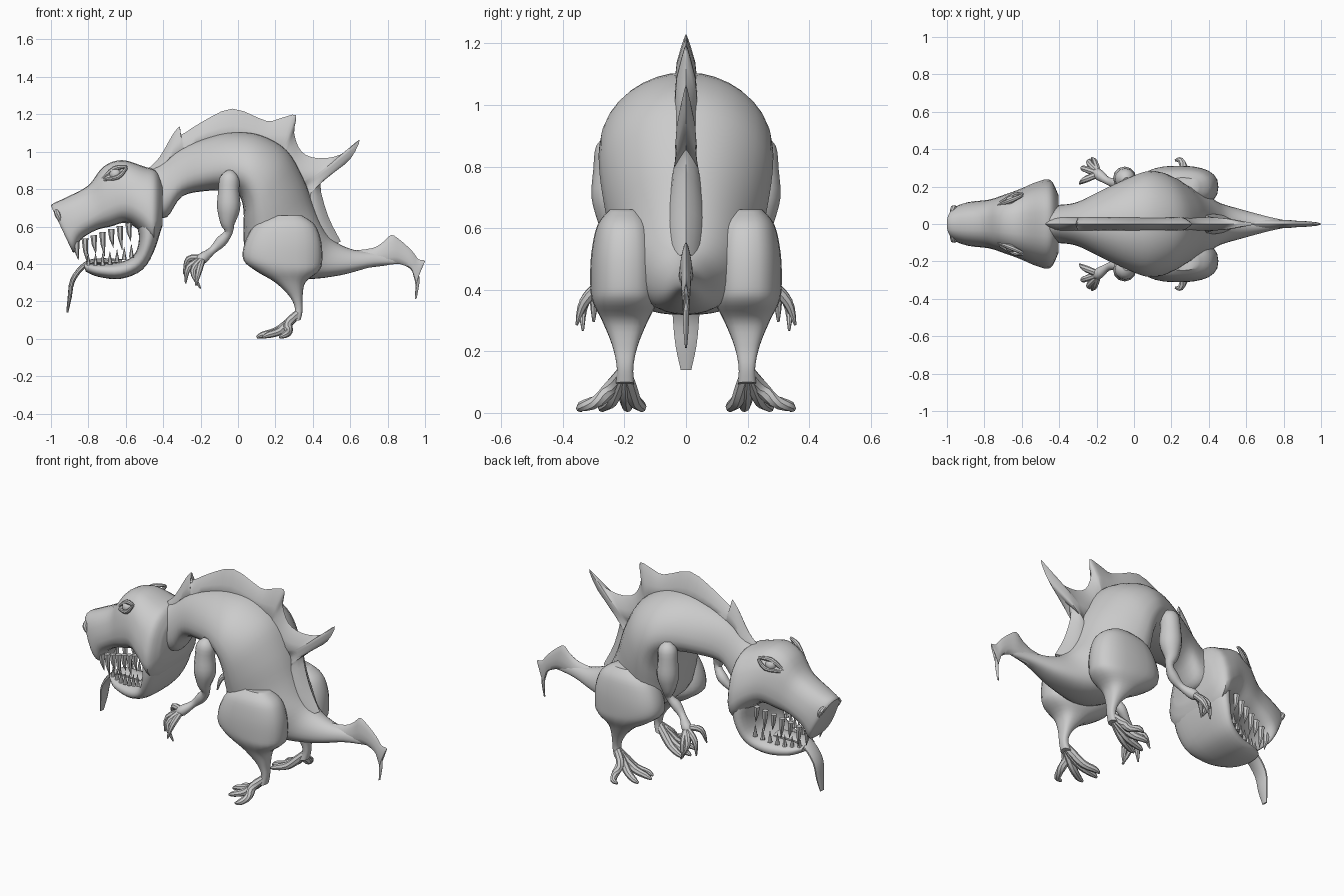
import bpy, bmesh, math
from mathutils import Vector


def catmull(rows, steps):
    """Smooth interpolation through rows of numbers."""
    out = []
    for i in range(len(rows) - 1):
        a, b = rows[max(i - 1, 0)], rows[i]
        c, d = rows[i + 1], rows[min(i + 2, len(rows) - 1)]
        for j in range(steps):
            t = j / steps
            out.append([0.5 * (2 * q + (r - p) * t + (2 * p - 5 * q + 4 * r - s) * t * t
                        + (3 * q - p - 3 * r + s) * t ** 3) for p, q, r, s in zip(a, b, c, d)])
    return out + [list(rows[-1])]


def skin(bm, rings):
    """Bridge rings of points with quads and cap both ends."""
    vs = [[bm.verts.new(p) for p in r] for r in rings]
    n = len(vs[0])
    for a, b in zip(vs, vs[1:]):
        for i in range(n):
            bm.faces.new((a[i], a[(i + 1) % n], b[(i + 1) % n], b[i]))
    bm.faces.new(vs[0])
    bm.faces.new(vs[-1])


def finish(name, bm, mirror=False, angle=40):
    bmesh.ops.recalc_face_normals(bm, faces=bm.faces)
    me = bpy.data.meshes.new(name)
    bm.to_mesh(me)
    bm.free()
    me.shade_smooth()
    me.set_sharp_from_angle(angle=math.radians(angle))
    ob = bpy.data.objects.new(name, me)
    bpy.context.collection.objects.link(ob)
    if mirror:
        m = ob.modifiers.new("Mirror", 'MIRROR')
        m.use_axis = (False, True, False)
    return ob


def loft(name, rows, k=0.0, n=1.0, y0=0.0, sides=24, steps=4, mirror=False):
    """Rows: top x, top z, bottom x, bottom z, half width. k widens the bottom, n squares it."""
    rings = []
    for xt, zt, xb, zb, hw in catmull(rows, steps):
        ring = []
        for i in range(sides):
            a = 2 * math.pi * i / sides
            c = math.copysign(abs(math.cos(a)) ** n, math.cos(a))
            s = math.copysign(abs(math.sin(a)) ** n, math.sin(a))
            ring.append(((xt + xb) / 2 + (xt - xb) / 2 * c, y0 + max(hw, 0.001) * s * (1 - k * c),
                         (zt + zb) / 2 + (zt - zb) / 2 * c))
        rings.append(ring)
    bm = bmesh.new()
    skin(bm, rings)
    return finish(name, bm, mirror)


def tube(bm, rows, sides=8, steps=3, flat=1.0):
    """Rows: x, y, z, radius along a path."""
    pts = catmull(rows, steps)
    rings = []
    for i, p in enumerate(pts):
        d = Vector(pts[min(i + 1, len(pts) - 1)][:3]) - Vector(pts[max(i - 1, 0)][:3])
        d.normalize()
        u = d.cross(Vector((0, 1, 0))).normalized()
        v = d.cross(u)
        r = max(p[3], 0.001)
        rings.append([Vector(p[:3]) + u * (r * flat * math.cos(a)) + v * (r * math.sin(a))
                      for a in (2 * math.pi * j / sides for j in range(sides))])
    skin(bm, rings)


# torso running from the neck into the tail
loft("body", [
    (-.50, .88, -.46, .66, .10), (-.42, .93, -.38, .65, .10), (-.30, 1.02, -.30, .76, .115),
    (-.15, 1.08, -.17, .79, .18), (-.02, 1.105, -.05, .79, .235), (.12, 1.09, .01, .76, .27),
    (.26, 1.01, .03, .68, .275), (.35, .86, .03, .58, .26), (.41, .70, .05, .46, .23),
    (.46, .59, .20, .36, .19), (.52, .52, .36, .32, .12), (.62, .475, .55, .34, .075),
    (.75, .46, .72, .385, .035), (.85, .45, .85, .40, .012)], k=.2, n=.9, sides=28)

# upper head and snout
loft("head", [
    (-1.0, .71, -.885, .465, .09), (-.985, .725, -.87, .465, .105), (-.92, .755, -.84, .53, .115),
    (-.80, .82, -.76, .58, .125), (-.72, .92, -.68, .60, .15), (-.62, .955, -.60, .62, .18),
    (-.50, .92, -.53, .58, .215), (-.44, .90, -.45, .50, .225), (-.405, .84, -.405, .60, .15)],
    k=.2, n=.75)

# lower jaw curving up to the hinge
loft("jaw", [
    (-.825, .405, -.815, .36, .06), (-.76, .40, -.75, .332, .11), (-.63, .41, -.63, .32, .15),
    (-.555, .45, -.51, .37, .185), (-.53, .53, -.44, .49, .21), (-.54, .62, -.405, .64, .21),
    (-.54, .74, -.41, .78, .18)], n=.8)

# sawtooth crest down the back
loft("back_fin", [
    (-.48, .91, -.45, .85, .02), (-.42, .97, -.40, .90, .03), (-.35, 1.09, -.35, .95, .03),
    (-.31, 1.135, -.30, .98, .03), (-.305, 1.09, -.27, 1.0, .03), (-.20, 1.155, -.18, 1.04, .03),
    (-.03, 1.23, -.02, 1.05, .03), (.15, 1.165, .13, 1.03, .03), (.23, 1.18, .20, 1.0, .03),
    (.31, 1.195, .23, .98, .03), (.30, 1.10, .25, .94, .03), (.34, 1.0, .28, .88, .03),
    (.43, .965, .30, .84, .03), (.55, .985, .33, .82, .03), (.65, 1.065, .35, .80, .03),
    (.60, .96, .35, .78, .03), (.50, .88, .36, .76, .035), (.44, .83, .37, .72, .04),
    (.48, .66, .40, .60, .05), (.55, .52, .46, .48, .04)], k=.7, sides=12, steps=3)

# hooked fin on the tail end
loft("tail_fin", [
    (.60, .47, .60, .36, .04), (.72, .485, .70, .38, .03), (.78, .52, .78, .39, .022),
    (.82, .555, .84, .40, .02), (.87, .525, .88, .395, .016), (.93, .47, .925, .37, .014),
    (.965, .425, .94, .33, .012), (1.0, .415, .947, .30, .01), (.97, .36, .948, .27, .009),
    (.97, .30, .947, .24, .007), (.955, .215, .945, .21, .003)], k=.4, sides=12, steps=3)

# thigh narrowing to the ankle
loft("leg", [
    (.18, .66, .34, .66, .05), (.09, .61, .41, .61, .09), (.035, .51, .445, .52, .11),
    (.03, .42, .45, .41, .113), (.10, .36, .43, .36, .105), (.20, .30, .36, .30, .075),
    (.28, .22, .345, .22, .042), (.305, .15, .345, .15, .027), (.28, .09, .335, .10, .03)],
    n=.8, y0=.198, mirror=True)

# spread toes
bm = bmesh.new()
for tx, ty in ((.22, .34), (.13, .27), (.10, .19), (.12, .145)):
    my = .2 + (ty - .2) * .6
    tube(bm, [(.325, .2, .14, .02), (.27, .2 + (ty - .2) * .3, .085, .024),
              (.1 + tx * .55 + .05, my, .04, .022), (tx + .03, ty, .02, .017), (tx, ty, .008, .006)])
finish("foot", bm, True)

# arm with rounded shoulder
bm = bmesh.new()
tube(bm, [(-.04, .23, .895, .02), (-.045, .24, .86, .052), (-.05, .245, .79, .056),
          (-.05, .245, .70, .062), (-.055, .245, .62, .04), (-.05, .235, .57, .022),
          (-.09, .22, .52, .03), (-.14, .23, .47, .02), (-.19, .265, .43, .03),
          (-.215, .28, .41, .015)], sides=12)
finish("arm", bm, True)

# hooked fingers
bm = bmesh.new()
for mid, tip in (((-.265, .235, .425), (-.29, .215, .345)), ((-.265, .295, .38), (-.28, .30, .295)),
                 ((-.24, .33, .36), (-.20, .335, .268)), ((-.21, .33, .36), (-.225, .355, .285))):
    tube(bm, [(-.19, .268, .43, .018), (*mid, .017), (*tip, .004)], steps=4)
finish("fingers", bm, True)

# hanging tongue
bm = bmesh.new()
tube(bm, [(-.62, 0, .41, .05), (-.76, 0, .415, .05), (-.83, 0, .385, .048), (-.885, 0, .31, .045),
          (-.90, 0, .22, .036), (-.913, 0, .14, .018)], sides=10, flat=.3)
finish("tongue", bm)

# upper and lower teeth
bm = bmesh.new()
for i in range(7):
    t = i / 6
    x, y, z = -.865 + .28 * t, .07 + .085 * t, .52 + .10 * t
    h = .10 + .03 * (i % 2)
    tube(bm, [(x, y, z, .018), (x + .003, y, z - h * .5, .013), (x + .012, y - .005, z - h, .001)],
         sides=6, steps=1)
    x, y, z = -.80 + .23 * t, .055 + .095 * t, .385 + .05 * t * t
    tube(bm, [(x, y, z, .014), (x, y, z + .07, .001)], sides=6, steps=1)
finish("teeth", bm, True)

# eyelids and eyeball
bm = bmesh.new()
tube(bm, [(-.725, .10, .855, .008), (-.66, .125, .91, .014), (-.595, .155, .92, .008)])
tube(bm, [(-.715, .115, .85, .008), (-.64, .155, .865, .012), (-.595, .16, .915, .008)])
finish("eyelids", bm, True)
bm = bmesh.new()
bmesh.ops.create_uvsphere(bm, u_segments=14, v_segments=8, radius=.033)
bmesh.ops.translate(bm, verts=bm.verts, vec=(-.655, .118, .88))
finish("eye", bm, True)

# nostril rims
bm = bmesh.new()
tube(bm, [(-.975, .05, .69, .008), (-.965, .085, .665, .016), (-.945, .08, .62, .008)])
finish("nostril", bm, True)
